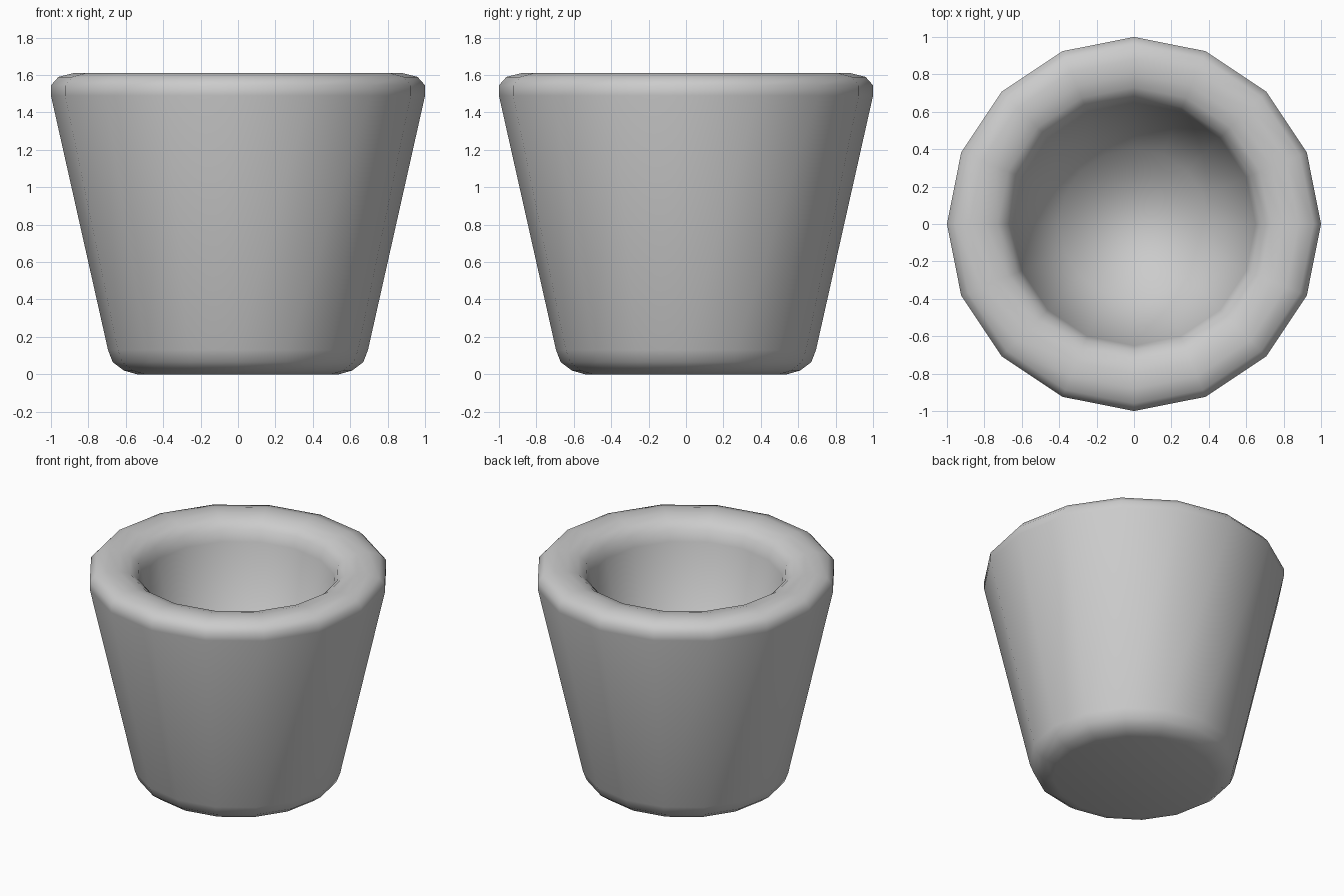
import bpy, bmesh, math

if "Cube" in bpy.data.objects:
    bpy.data.objects.remove(bpy.data.objects["Cube"])

SIDES = 16
# (radius, height) from the underside, up the outer wall, over the lip, down to the inner floor
PROFILE = [(0.54, 0.0), (0.61, 0.02), (0.67, 0.065), (0.695, 0.13),
           (1.0, 1.49), (1.0, 1.545), (0.96, 1.59), (0.88, 1.61),
           (0.80, 1.605), (0.73, 1.585), (0.675, 1.54), (0.65, 1.46),
           (0.40, 0.30)]

# Thick tapered cup: stacked rings joined by quads, capped by base and inner floor
bm = bmesh.new()
rings = []
for r, z in PROFILE:
    rings.append([bm.verts.new((r * math.cos(2 * math.pi * i / SIDES),
                                r * math.sin(2 * math.pi * i / SIDES), z))
                  for i in range(SIDES)])
for a, b in zip(rings, rings[1:]):
    for i in range(SIDES):
        j = (i + 1) % SIDES
        bm.faces.new((a[i], a[j], b[j], b[i]))
bm.faces.new(rings[0][::-1])
bm.faces.new(rings[-1])
bmesh.ops.recalc_face_normals(bm, faces=bm.faces[:])
for f in bm.faces:
    f.smooth = True

mesh = bpy.data.meshes.new("tapered_cup")
bm.to_mesh(mesh)
bm.free()
cup = bpy.data.objects.new("tapered_cup", mesh)
bpy.context.collection.objects.link(cup)
